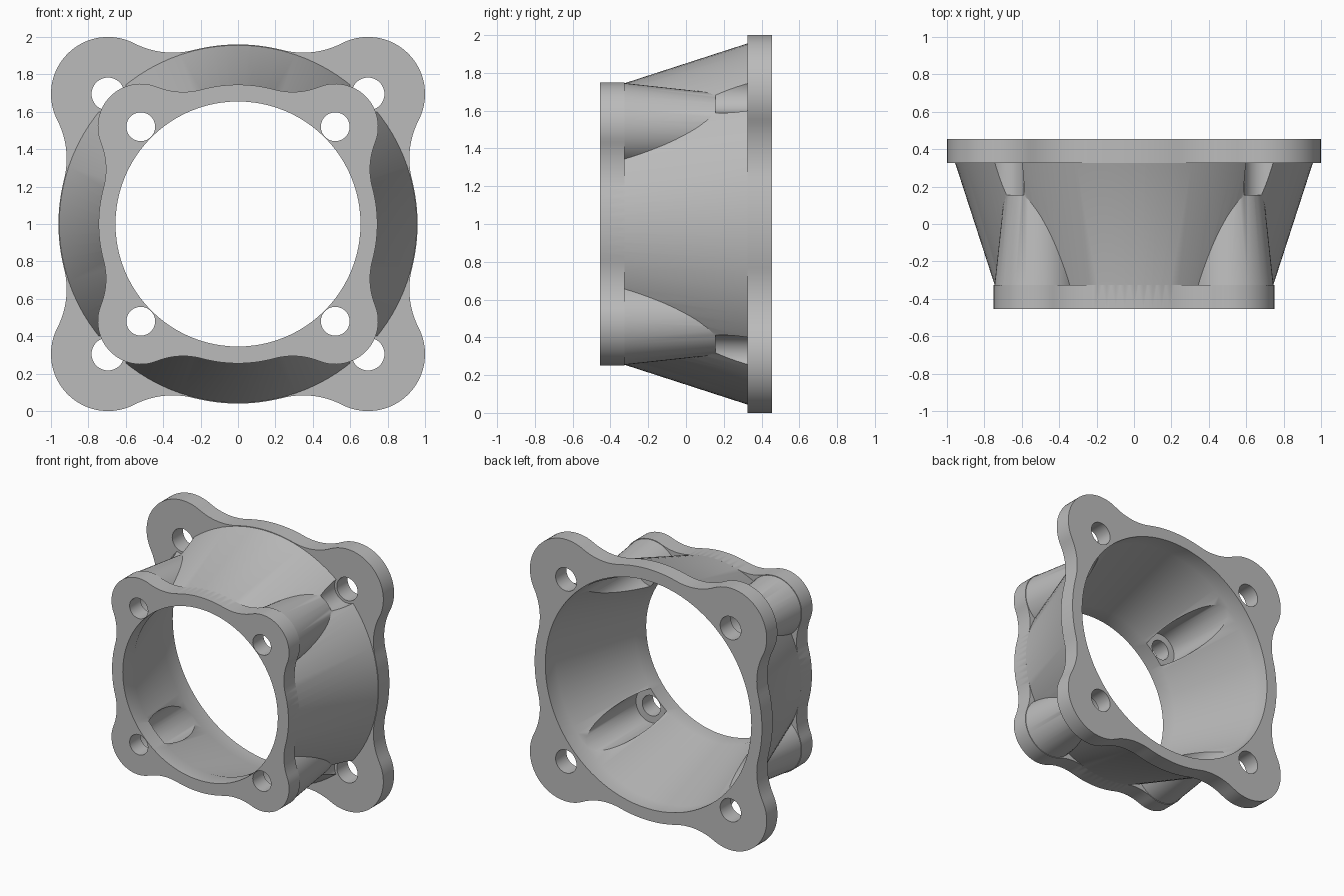
import bpy
import bmesh
from math import sin, cos, pi, hypot, atan2, acos
from mathutils import Vector

if "Cube" in bpy.data.objects:
    bpy.data.objects.remove(bpy.data.objects["Cube"], do_unlink=True)

MID = 1.0                        # height of the duct axis
BACK, FACE = 0.455, 0.325        # outer and inner faces of the flanges
BIG, SMALL = 0.695, 0.52         # screw hole offsets of each flange
CORNERS = [(1, 1), (-1, 1), (-1, -1), (1, -1)]

grey = bpy.data.materials.new("plain grey")
grey.use_nodes = True
grey.diffuse_color = (0.5, 0.5, 0.5, 1)
grey.node_tree.nodes["Principled BSDF"].inputs["Base Color"].default_value = (0.5, 0.5, 0.5, 1)


def loft(name, rings):
    """Closed solid through rings of equal point count, capped at both ends."""
    bm = bmesh.new()
    rows = [[bm.verts.new(p) for p in ring] for ring in rings]
    n = len(rows[0])
    for a, b in zip(rows, rows[1:]):
        for i in range(n):
            j = (i + 1) % n
            bm.faces.new((a[i], a[j], b[j], b[i]))
    bm.faces.new(rows[0])
    bm.faces.new(rows[-1])
    bmesh.ops.recalc_face_normals(bm, faces=bm.faces)
    mesh = bpy.data.meshes.new(name)
    bm.to_mesh(mesh)
    bm.free()
    mesh.materials.append(grey)
    obj = bpy.data.objects.new(name, mesh)
    bpy.context.collection.objects.link(obj)
    return obj


def turned(name, profile, x=0, z=0, n=48):
    """Solid of revolution along y from (y, radius) pairs."""
    return loft(name, [[(x + r * cos(2 * pi * i / n), y, MID + z + r * sin(2 * pi * i / n))
                        for i in range(n)] for y, r in profile])


def at_corners(name, offset, profile):
    return [turned(name, profile, sx * offset, sz * offset) for sx, sz in CORNERS]


def combine(target, tools, operation):
    for tool in tools:
        mod = target.modifiers.new("join", 'BOOLEAN')
        mod.operation, mod.solver, mod.object = operation, 'EXACT', tool
        bpy.context.view_layer.objects.active = target
        bpy.ops.object.modifier_apply(modifier=mod.name)
        bpy.data.objects.remove(tool, do_unlink=True)


def arc(centre, r, a0, a1, n):
    return [centre + r * Vector((cos(a0 + (a1 - a0) * i / n), sin(a0 + (a1 - a0) * i / n)))
            for i in range(n)]


def flange(name, y0, y1, offset, corner_r, mid_r, fillet):
    """Plate whose round corners flow through hollow fillets into round sides."""
    d, far, near = hypot(offset, offset), mid_r + fillet, corner_r + fillet
    spread = acos((far ** 2 + d ** 2 - near ** 2) / (2 * far * d))
    hub = Vector((offset, offset))
    a = pi / 4 - spread
    low = far * Vector((cos(a), sin(a)))
    to_low = atan2(low.y - hub.y, low.x - hub.x)
    a2 = pi / 4 + spread
    high = far * Vector((cos(a2), sin(a2)))
    to_high = pi / 2 - to_low
    # one quarter turn, starting in the middle of the side
    quarter = arc(Vector((0, 0)), mid_r, 0, a, 8)
    quarter += arc(low, fillet, a + pi, to_low + pi, 12)
    quarter += arc(hub, corner_r, to_low, to_high, 28)
    quarter += arc(high, fillet, to_high + pi, a2 + pi, 12)
    quarter += arc(Vector((0, 0)), mid_r, a2, pi / 2, 8)
    outline = []
    for k in range(4):
        c, s = (1, 0, -1, 0)[k], (0, 1, 0, -1)[k]
        outline += [(p.x * c - p.y * s, p.x * s + p.y * c) for p in quarter]
    return loft(name, [[(x, y, MID + z) for x, z in outline] for y in (y0, y1)])


# tapered duct with tapering screw bosses
duct = turned("duct_adapter", [(-FACE - 0.01, 0.742), (FACE + 0.01, 0.959)], n=96)
combine(duct, at_corners("boss", SMALL, [(-FACE - 0.02, 0.228), (0.26, 0.162)]), 'UNION')

# screw clearance pockets in front of the large flange
combine(duct, at_corners("pocket", BIG, [(0.155, 0.107), (0.4, 0.107)]), 'DIFFERENCE')

# mounting flanges
combine(duct, [flange("small_flange", -BACK, -FACE, SMALL, 0.23, 0.745, 0.38),
               flange("large_flange", FACE, BACK, BIG, 0.305, 0.96, 0.45)], 'UNION')

# air passage
combine(duct, [turned("passage", [(-0.6, 0.655), (-FACE, 0.655), (FACE, 0.87), (0.6, 0.87)],
                      n=96)], 'DIFFERENCE')

# counterbores and screw holes
combine(duct, at_corners("counterbore", SMALL, [(-FACE, 0.13), (0.4, 0.13)]), 'DIFFERENCE')
combine(duct, at_corners("small_hole", SMALL, [(-0.6, 0.077), (-0.2, 0.077)]), 'DIFFERENCE')
combine(duct, at_corners("large_hole", BIG, [(0.25, 0.088), (0.6, 0.088)]), 'DIFFERENCE')

bpy.ops.object.select_all(action='DESELECT')
duct.select_set(True)
bpy.context.view_layer.objects.active = duct
bpy.ops.object.shade_smooth_by_angle(angle=pi / 6)
